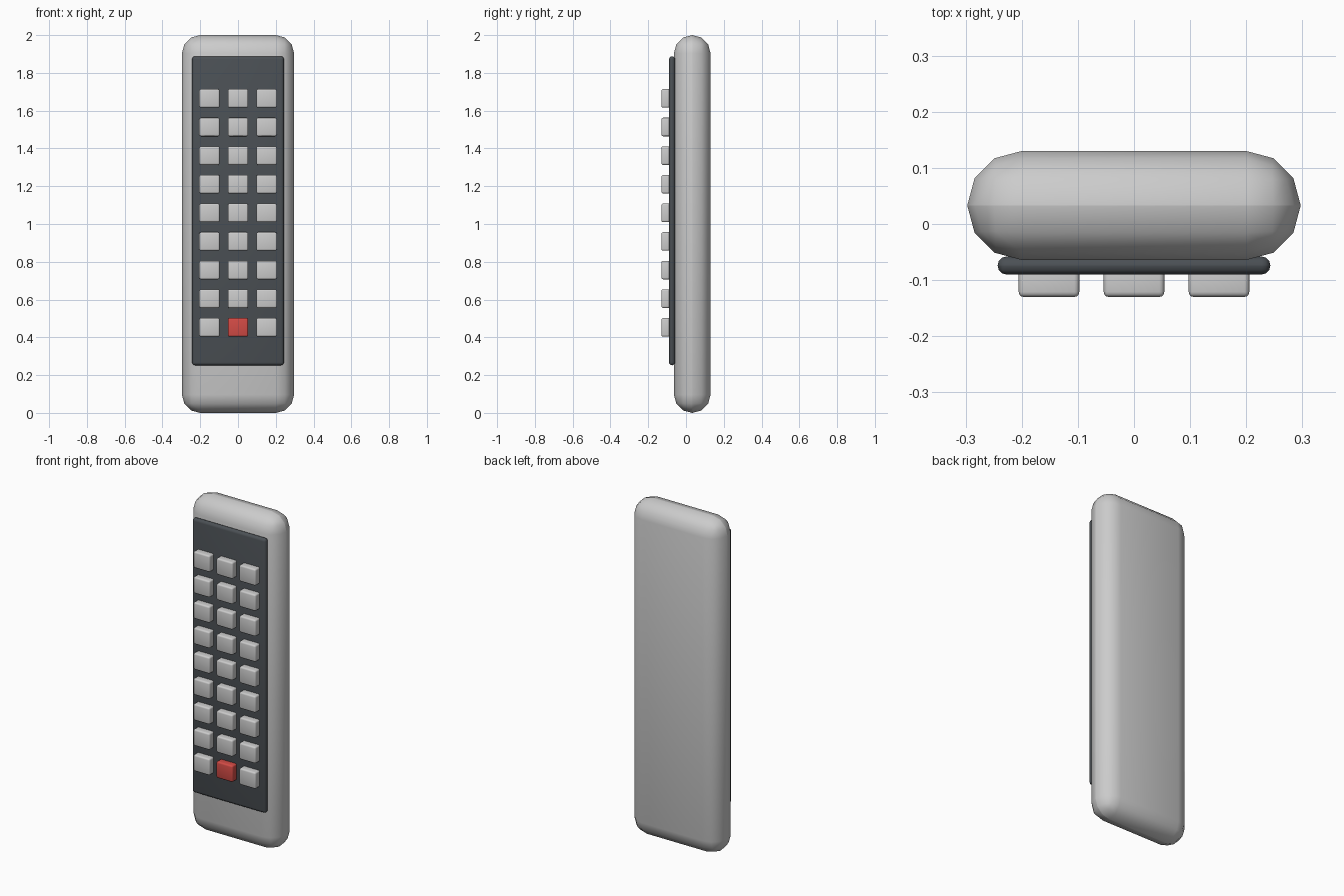
import bpy
import math

if "Cube" in bpy.data.objects:
    bpy.data.objects.remove(bpy.data.objects["Cube"])


def material(name, color):
    m = bpy.data.materials.new(name)
    m.diffuse_color = color
    m.use_nodes = True
    m.node_tree.nodes["Principled BSDF"].inputs["Base Color"].default_value = m.diffuse_color
    return m


def rounded_box(name, x, y, z, bevel, segments, mat=None):
    """Box from (min, max) ranges with all edges rounded."""
    bpy.ops.mesh.primitive_cube_add(
        size=1, location=[(a + b) / 2 for a, b in (x, y, z)])
    ob = bpy.context.object
    ob.name = name
    ob.scale = [b - a for a, b in (x, y, z)]
    bpy.ops.object.transform_apply(location=False, rotation=False, scale=True)
    mod = ob.modifiers.new("Round", 'BEVEL')
    mod.width = bevel
    mod.segments = segments
    mod.limit_method = 'NONE'
    bpy.ops.object.modifier_apply(modifier=mod.name)
    bpy.ops.object.shade_smooth_by_angle(angle=math.radians(40))
    if mat:
        ob.data.materials.append(mat)
    return ob


dark = material("dark_panel", (0.07, 0.08, 0.09, 1))
red = material("red_button", (0.65, 0.07, 0.06, 1))

# Handset shell
rounded_box("body", (-0.297, 0.297), (-0.064, 0.13), (0, 2), 0.0965, 3)

# Raised keypad plate
rounded_box("keypad_panel", (-0.243, 0.243), (-0.09, -0.058), (0.252, 1.888),
            0.0155, 3, dark)

# Button grid, the middle one of the bottom row is red
for row in range(9):
    for col in range(3):
        cx = (col - 1) * 0.1515
        cz = 1.665 - row * 0.1515
        is_red = row == 8 and col == 1
        rounded_box("power_button" if is_red else f"button_{row}_{col}",
                    (cx - 0.054, cx + 0.054), (-0.13, -0.075),
                    (cz - 0.049, cz + 0.049), 0.009, 3, red if is_red else None)
